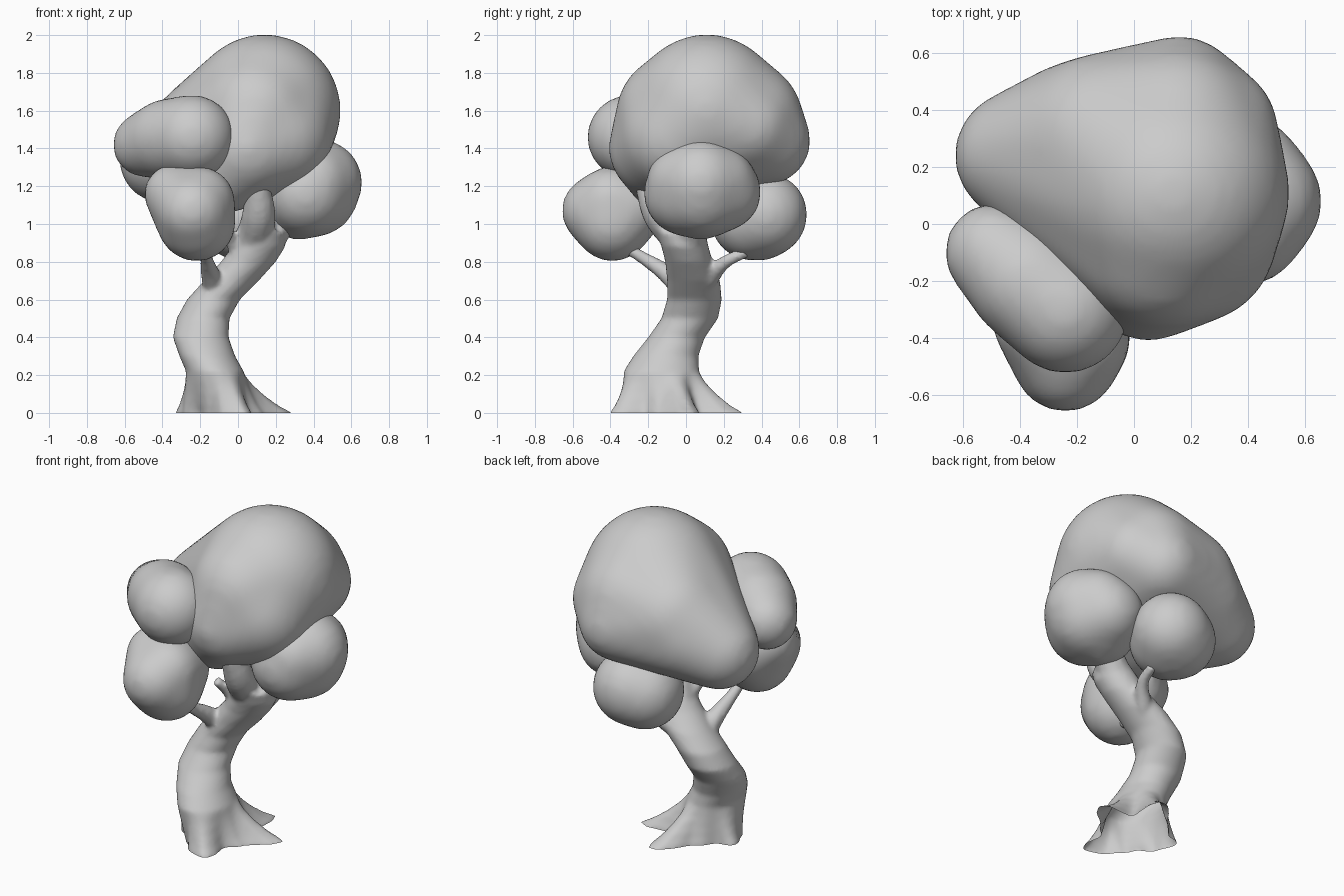
import bpy, bmesh, math
from mathutils import Matrix, Vector

if "Cube" in bpy.data.objects:
    bpy.data.objects.remove(bpy.data.objects["Cube"])


def new_object(name, bm):
    mesh = bpy.data.meshes.new(name)
    bmesh.ops.recalc_face_normals(bm, faces=bm.faces)
    bm.to_mesh(mesh)
    bm.free()
    mesh.polygons.foreach_set("use_smooth", [True] * len(mesh.polygons))
    obj = bpy.data.objects.new(name, mesh)
    bpy.context.collection.objects.link(obj)
    return obj


def soften(obj, voxel, iterations):
    """Merge everything in the mesh into one even skin and relax it."""
    rem = obj.modifiers.new("even_mesh", 'REMESH')
    rem.mode = 'VOXEL'
    rem.voxel_size = voxel
    rem.use_smooth_shade = True
    smooth = obj.modifiers.new("soften", 'SMOOTH')
    smooth.factor = 0.5
    smooth.iterations = iterations


def foliage(name, balls):
    """Soft clump: the convex skin stretched around a few balls (x, y, z, radius)."""
    bm = bmesh.new()
    for x, y, z, r in balls:
        bmesh.ops.create_icosphere(bm, subdivisions=4, radius=r,
                                   matrix=Matrix.Translation((x, y, z)))
    hull = bmesh.ops.convex_hull(bm, input=bm.verts)
    junk = {g for g in hull["geom_interior"] + hull["geom_unused"]
            if isinstance(g, bmesh.types.BMVert)}
    bmesh.ops.delete(bm, geom=list(junk), context='VERTS')
    soften(new_object(name, bm), 0.027, 14)


def select_only(objects):
    bpy.ops.object.select_all(action='DESELECT')
    for o in objects:
        o.select_set(True)
    bpy.context.view_layer.objects.active = objects[0]


def branch(name, points):
    """Tapered round limb through (x, y, z, radius) points."""
    curve = bpy.data.curves.new(name, 'CURVE')
    curve.dimensions = '3D'
    curve.bevel_depth = 1.0
    curve.bevel_resolution = 4
    curve.use_fill_caps = True
    curve.resolution_u = 8
    spline = curve.splines.new('BEZIER')
    spline.bezier_points.add(len(points) - 1)
    for p, (x, y, z, r) in zip(spline.bezier_points, points):
        p.co = (x, y, z)
        p.radius = r
        p.handle_left_type = p.handle_right_type = 'AUTO'
    obj = bpy.data.objects.new(name, curve)
    bpy.context.collection.objects.link(obj)
    select_only([obj])
    bpy.ops.object.convert(target='MESH')
    return bpy.context.view_layer.objects.active


# Trunk: horizontal rings given as height and x/y extents
RINGS = [(0.22, -0.275, 0.03, -0.33, 0.07), (0.30, -0.31, -0.015, -0.28, 0.065),
         (0.40, -0.345, -0.05, -0.20, 0.10), (0.50, -0.325, -0.045, -0.13, 0.17),
         (0.60, -0.27, 0.01, -0.10, 0.19), (0.70, -0.18, 0.11, -0.10, 0.18),
         (0.80, -0.09, 0.20, -0.11, 0.14), (0.88, -0.03, 0.25, -0.13, 0.12),
         (0.96, 0.04, 0.25, -0.15, 0.10)]
# Root outline on the ground: angle in degrees, distance from the base centre
ROOTS = [(-180, .17), (-135, .11), (-98, .16), (-75, .26), (-59, .32), (-25, .20),
         (0, .26), (23, .45), (45, .27), (69, .47), (95, .25), (125, .19), (148, .24),
         (180, .17)]
FLARE = [(-0.05, 1.0), (0.0, 1.0), (0.04, 0.72), (0.10, 0.42), (0.16, 0.18)]
SEG = 48


def root_radius(deg):
    for (a0, r0), (a1, r1) in zip(ROOTS, ROOTS[1:]):
        if a0 <= deg <= a1:
            t = (deg - a0) / (a1 - a0)
            return r0 + (r1 - r0) * t * t * (3 - 2 * t)


def ring_point(row, deg):
    z, x0, x1, y0, y1 = row
    a = math.radians(deg)
    return Vector(((x0 + x1) / 2 + (x1 - x0) / 2 * math.cos(a),
                   (y0 + y1) / 2 + (y1 - y0) / 2 * math.sin(a), z))


angles = [-180 + 360 * i / SEG for i in range(SEG)]
base = RINGS[0]
centre = Vector(((base[1] + base[2]) / 2, (base[3] + base[4]) / 2, 0))
levels = []
for z, f in FLARE:
    ring = []
    for d in angles:
        inner = ring_point(base, d) - centre
        inner.z = 0
        a = math.radians(d)
        outer = Vector((math.cos(a), math.sin(a), 0)) * root_radius(d)
        p = centre + inner.lerp(outer, f)
        p.z = z
        ring.append(p)
    levels.append(ring)
levels += [[ring_point(row, d) for d in angles] for row in RINGS]

bm = bmesh.new()
rings = [[bm.verts.new(p) for p in ring] for ring in levels]
for lo, hi in zip(rings, rings[1:]):
    for i in range(SEG):
        j = (i + 1) % SEG
        bm.faces.new((lo[i], lo[j], hi[j], hi[i]))
bm.faces.new(rings[0])
bm.faces.new(rings[-1])
trunk = new_object("trunk", bm)

# Limbs, each rooted deep inside the trunk
limbs = [
    branch("front_fork", [(-0.02, 0.03, 0.73, 0.08), (0.07, -0.02, 0.90, 0.10),
                          (0.11, -0.14, 1.05, 0.09), (0.10, -0.21, 1.22, 0.065)]),
    branch("right_fork", [(-0.02, 0.03, 0.72, 0.08), (0.12, 0.01, 0.88, 0.105),
                          (0.21, 0.03, 1.00, 0.09), (0.30, 0.07, 1.12, 0.07)]),
    branch("front_twig", [(-0.11, 0.04, 0.58, 0.06), (-0.14, -0.07, 0.71, 0.055),
                          (-0.165, -0.21, 0.81, 0.035), (-0.17, -0.33, 0.88, 0.028)]),
    branch("back_twig", [(-0.06, 0.05, 0.60, 0.05), (0.04, 0.13, 0.72, 0.05),
                         (0.11, 0.21, 0.80, 0.035), (0.13, 0.32, 0.85, 0.028)]),
    branch("small_twig", [(0.03, 0.0, 0.78, 0.05), (-0.03, -0.06, 0.90, 0.035),
                          (-0.06, -0.13, 0.98, 0.027)])]

# Grow trunk and limbs into one skin, then trim flat and hollow at the ground
select_only([trunk] + limbs)
bpy.ops.object.join()
soften(trunk, 0.014, 5)
select_only([trunk])
bpy.ops.object.convert(target='MESH')
bm = bmesh.new()
bm.from_mesh(trunk.data)
bmesh.ops.bisect_plane(bm, geom=bm.verts[:] + bm.edges[:] + bm.faces[:],
                       plane_co=(0, 0, 0), plane_no=(0, 0, 1), clear_inner=True)
bm.to_mesh(trunk.data)
bm.free()

# Foliage clumps
foliage("main_foliage", [(0.14, 0.11, 1.60, 0.405), (0.16, 0.43, 1.44, 0.23),
                         (-0.40, 0.24, 1.34, 0.23), (0.05, -0.15, 1.40, 0.26),
                         (-0.07, -0.10, 1.27, 0.215), (0.27, 0.33, 1.52, 0.235),
                         (0.20, -0.05, 1.46, 0.30), (0.10, -0.05, 1.58, 0.32),
                         (0.15, 0.30, 1.55, 0.32), (-0.10, 0.28, 1.50, 0.32),
                         (-0.20, 0.30, 1.42, 0.27)])
foliage("upper_front_foliage", [(-0.49, -0.10, 1.42, 0.175), (-0.24, -0.30, 1.46, 0.225),
                                (-0.37, -0.20, 1.45, 0.215)])
foliage("lower_front_foliage", [(-0.34, -0.34, 1.16, 0.16), (-0.20, -0.40, 1.12, 0.185),
                                (-0.24, -0.47, 1.07, 0.19), (-0.22, -0.39, 1.01, 0.21),
                                (-0.22, -0.30, 1.09, 0.195)])
foliage("right_foliage", [(0.43, 0.08, 1.22, 0.23), (0.36, 0.19, 1.17, 0.21),
                          (0.36, 0.0, 1.16, 0.225), (0.32, 0.08, 1.13, 0.215),
                          (0.40, 0.17, 1.22, 0.20), (0.40, -0.01, 1.22, 0.20),
                          (0.40, 0.08, 1.17, 0.24)])
foliage("back_foliage", [(0.08, 0.42, 1.05, 0.225), (0.01, 0.39, 1.03, 0.225),
                         (0.04, 0.35, 1.03, 0.225)])
